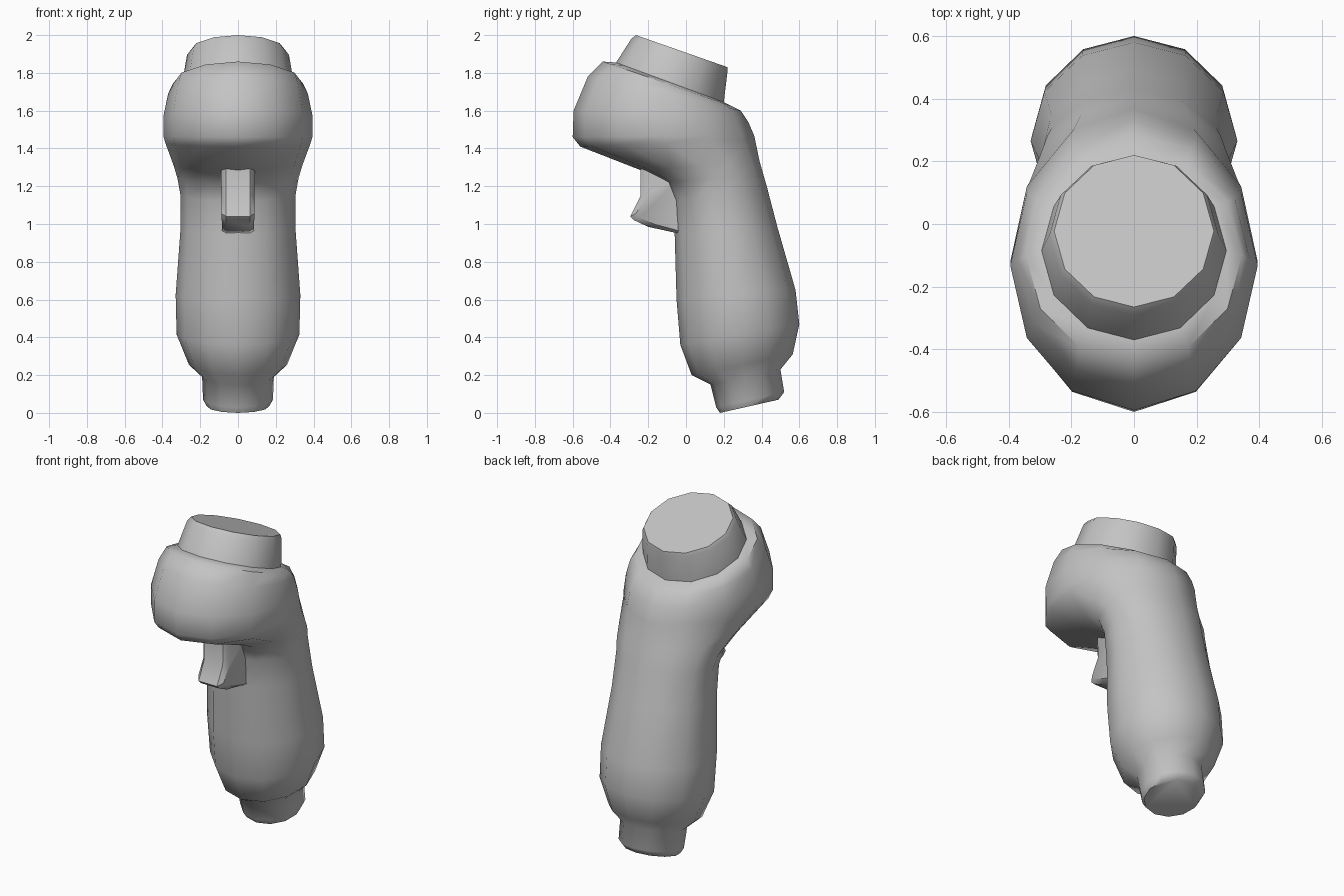
import bpy, bmesh, math

cube = bpy.data.objects.get("Cube")
if cube:
    bpy.data.objects.remove(cube, do_unlink=True)

grey = bpy.data.materials.new("plain_grey")
grey.use_nodes = True
tone = (0.55, 0.55, 0.55, 1)
grey.diffuse_color = tone
grey.node_tree.nodes["Principled BSDF"].inputs["Base Color"].default_value = tone


def loft(name, loops, angle):
    """Skin a list of equal-length point loops and cap both ends."""
    bm = bmesh.new()
    rings = [[bm.verts.new(p) for p in loop] for loop in loops]
    n = len(rings[0])
    for a, b in zip(rings, rings[1:]):
        for i in range(n):
            j = (i + 1) % n
            bm.faces.new((a[i], a[j], b[j], b[i]))
    bm.faces.new(rings[0])
    bm.faces.new(rings[-1])
    bmesh.ops.recalc_face_normals(bm, faces=bm.faces)
    mesh = bpy.data.meshes.new(name)
    bm.to_mesh(mesh)
    bm.free()
    mesh.materials.append(grey)
    obj = bpy.data.objects.new(name, mesh)
    bpy.context.collection.objects.link(obj)
    bpy.ops.object.select_all(action='DESELECT')
    obj.select_set(True)
    bpy.context.view_layer.objects.active = obj
    bpy.ops.object.shade_smooth_by_angle(angle=math.radians(angle))
    return obj


def tilted_ring(front_y, front_z, back_y, back_z, half_width, sides=12):
    """Elliptical ring spanning a front and a back point."""
    loop = []
    for i in range(sides):
        t = 2 * math.pi * i / sides
        k = (1 - math.cos(t)) / 2
        loop.append((half_width * math.sin(t),
                     front_y + (back_y - front_y) * k,
                     front_z + (back_z - front_z) * k))
    return loop


# Grip, head and collar in one skin: front y, z, back y, z, half width
sections = [
    (.18, .00, .49, .07, .165),     # base stub
    (.16, .03, .52, .11, .185),
    (.13, .15, .50, .23, .19),
    (.03, .20, .565, .31, .26),     # grip
    (-.03, .36, .60, .47, .325),
    (-.05, .60, .58, .65, .33),
    (-.06, .95, .485, .98, .305),
    (-.07, 1.12, .43, 1.19, .305),
    (-.11, 1.22, .41, 1.26, .32),   # head underside
    (-.24, 1.285, .39, 1.33, .34),
    (-.56, 1.41, .365, 1.45, .385),
    (-.60, 1.46, .36, 1.47, .395),  # head
    (-.595, 1.60, .33, 1.54, .395),
    (-.52, 1.78, .29, 1.60, .37),
    (-.44, 1.86, .24, 1.625, .345),
    (-.37, 1.855, .20, 1.645, .295),  # collar
    (-.29, 1.98, .22, 1.81, .27),
    (-.265, 2.0, .22, 1.83, .255),
]
loft("grip_and_head", [tilted_ring(*s) for s in sections], 50)

# Trigger: side profile (y, z), narrowed towards its flanks
profile = [(-.24, 1.32), (-.24, 1.15), (-.295, 1.04), (-.275, 1.02),
           (-.20, .985), (-.04, .95), (.05, 1.0), (.05, 1.32)]
slices = []
for x, inset in ((-.09, .03), (-.065, 0), (.065, 0), (.09, .03)):
    slices.append([(x * (1 - .15 * (1.3 - z)), y + (inset if y < -.1 else 0),
                    z + (inset * .5 if z < 1.05 else 0)) for y, z in profile])
loft("trigger", slices, 40)
